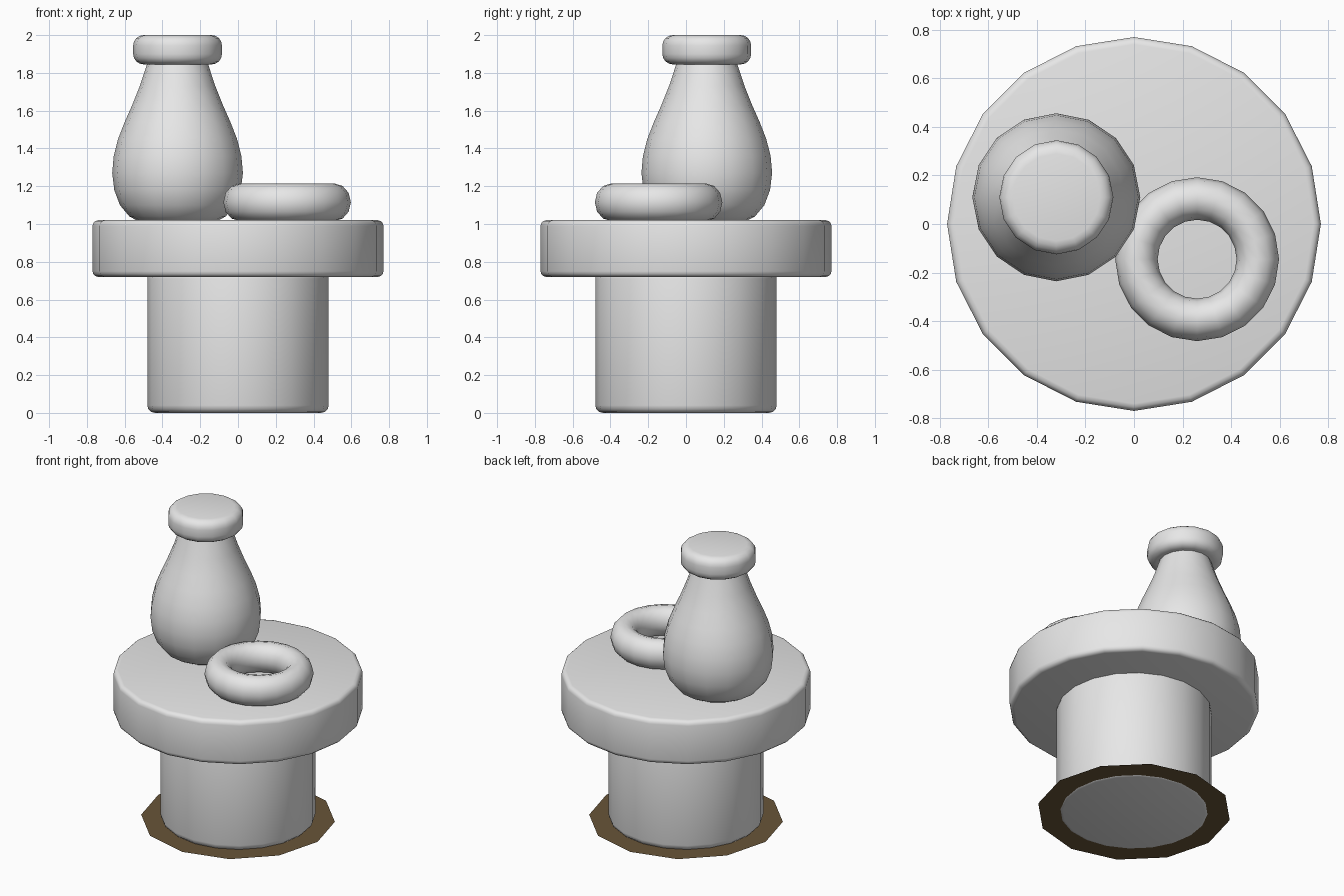
import bpy, math
from mathutils import Matrix

cube = bpy.data.objects.get("Cube")
if cube:
    bpy.data.objects.remove(cube, do_unlink=True)


def material(name, rgb):
    mat = bpy.data.materials.new(name)
    mat.use_nodes = True
    mat.diffuse_color = (*rgb, 1)
    mat.node_tree.nodes["Principled BSDF"].inputs["Base Color"].default_value = (*rgb, 1)
    return mat


grey = material("stone grey", (0.8, 0.8, 0.8))
brown = material("dark brown", (0.14, 0.09, 0.04))


def finish(name, mat, angle=40):
    obj = bpy.context.object
    obj.name = name
    obj.data.materials.append(mat)
    bpy.ops.object.shade_smooth_by_angle(angle=math.radians(angle))
    return obj


def lathe(name, profile, sides, x=0, y=0, mat=grey):
    """Closed solid turned from (radius, height) points."""
    verts = [(r * math.sin(2 * math.pi * i / sides), r * math.cos(2 * math.pi * i / sides), z)
             for r, z in profile for i in range(sides)]
    faces = [(k * sides + i, k * sides + i + sides,
              k * sides + sides + (i + 1) % sides, k * sides + (i + 1) % sides)
             for k in range(len(profile) - 1) for i in range(sides)]
    top = (len(profile) - 1) * sides
    faces += [tuple(range(sides)), tuple(range(top + sides - 1, top - 1, -1))]
    mesh = bpy.data.meshes.new(name)
    mesh.from_pydata(verts, [], faces)
    obj = bpy.data.objects.new(name, mesh)
    obj.location = (x, y, 0)
    bpy.context.collection.objects.link(obj)
    bpy.ops.object.select_all(action='DESELECT')
    bpy.context.view_layer.objects.active = obj
    obj.select_set(True)
    return finish(name, mat)


def rounded(radius, low, high, bevel, steps=3):
    """Cylinder profile with rounded rims."""
    arc = [(math.sin(t * math.pi / 2 / steps), math.cos(t * math.pi / 2 / steps))
           for t in range(steps + 1)]
    inner = radius - bevel
    bottom = [(inner + bevel * s, low + bevel * (1 - c)) for s, c in arc]
    upper = [(inner + bevel * s, high - bevel * (1 - c)) for s, c in reversed(arc)]
    return bottom + upper


# Pedestal and round slab
lathe("pedestal_column", rounded(0.48, 0, 0.75, 0.04), 20)
lathe("table_slab", rounded(0.77, 0.72, 1.02, 0.03), 20)

# Bottle body with its stopper
body = [(0.18, 1.0), (0.255, 1.04), (0.305, 1.1), (0.335, 1.18), (0.346, 1.27), (0.338, 1.36),
        (0.315, 1.45), (0.28, 1.54), (0.24, 1.63), (0.2, 1.73), (0.157, 1.86)]
lathe("bottle_body", body, 16, -0.32, 0.11)
lathe("bottle_stopper", rounded(0.235, 1.845, 2.0, 0.055, 4), 16, -0.32, 0.11)

# Ring lying on the slab
bpy.ops.mesh.primitive_torus_add(major_radius=0.25, minor_radius=0.0875, major_segments=20,
                                 minor_segments=12, location=(0.26, -0.145, 1.115))
ring = finish("ring", grey, 60)
ring.data.transform(Matrix.Diagonal((1, 1, 1.14, 1)))

# Flat ground patch around the foot
bpy.ops.mesh.primitive_circle_add(vertices=12, radius=0.6, fill_type='NGON',
                                  location=(0, 0, 0.004))
finish("ground_patch", brown)
